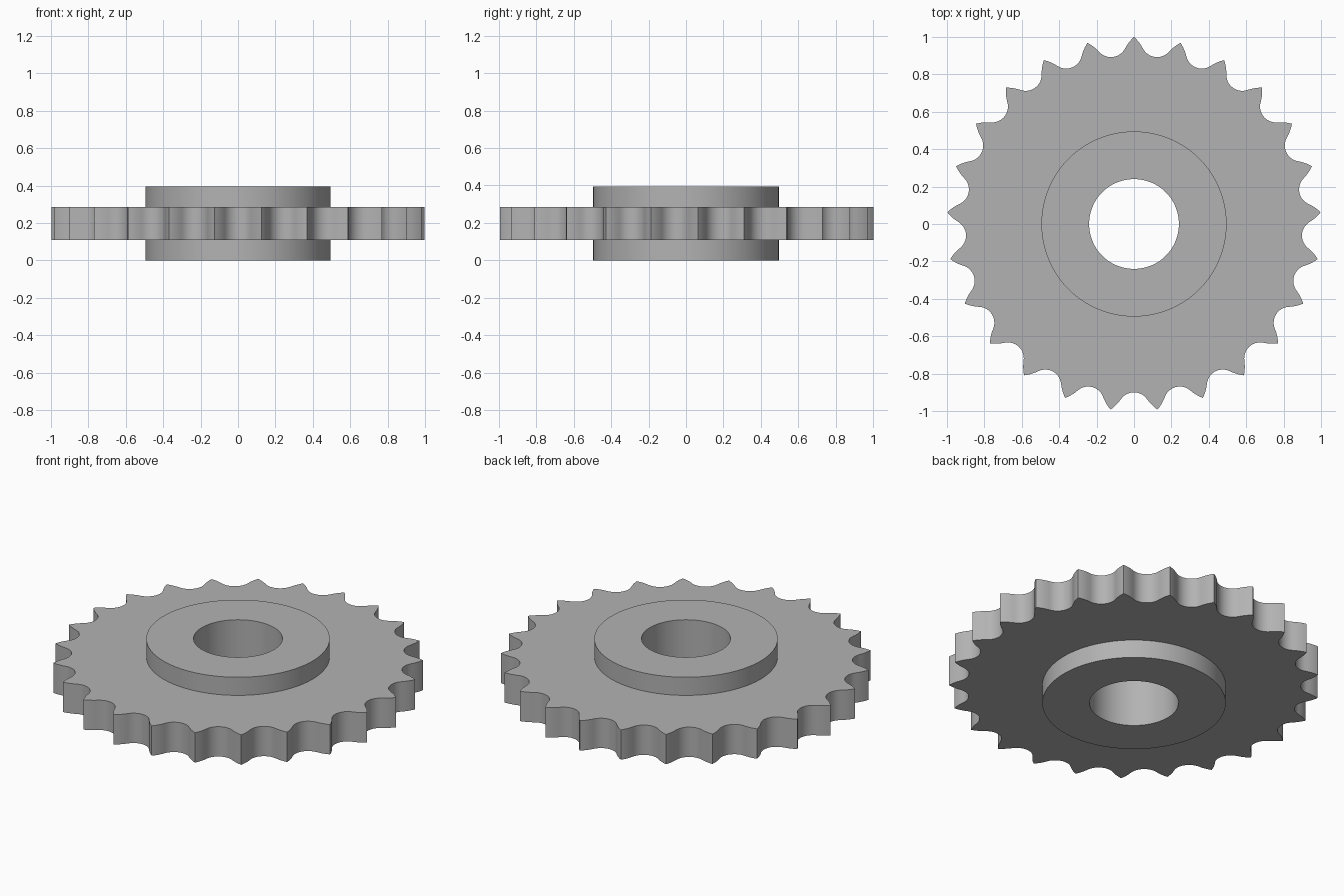
import bpy, bmesh
from math import sin, cos, pi, radians, atan2, hypot

TEETH = 25
TIP_R, ROOT_R, SEAT_R = 1.0, 0.9, 0.085
HUB_R, BORE_R, HEIGHT = 0.495, 0.24, 0.394
PLATE_LOW, PLATE_HIGH = 0.108, 0.286

if "Cube" in bpy.data.objects:
    bpy.data.objects.remove(bpy.data.objects["Cube"])

steel = bpy.data.materials.new("grey steel")
steel.use_nodes = True
GREY = (0.45, 0.45, 0.45, 1)
steel.diffuse_color = GREY
steel.node_tree.nodes["Principled BSDF"].inputs["Base Color"].default_value = GREY


def ring_solid(name, loops, closed):
    """Skin a stack of equal-length point loops with quads."""
    bm = bmesh.new()
    rows = [[bm.verts.new(p) for p in loop] for loop in loops]
    pairs = list(zip(rows, rows[1:]))
    if closed:
        pairs.append((rows[-1], rows[0]))
    for a, b in pairs:
        for i in range(len(a)):
            j = (i + 1) % len(a)
            bm.faces.new((a[i], a[j], b[j], b[i]))
    bmesh.ops.recalc_face_normals(bm, faces=bm.faces)
    mesh = bpy.data.meshes.new(name)
    bm.to_mesh(mesh)
    bm.free()
    mesh.materials.append(steel)
    obj = bpy.data.objects.new(name, mesh)
    bpy.context.collection.objects.link(obj)
    bpy.ops.object.select_all(action='DESELECT')
    obj.select_set(True)
    bpy.context.view_layer.objects.active = obj
    bpy.ops.object.shade_smooth_by_angle(angle=radians(30))
    return obj


def half_gap():
    """Half of one tooth gap as (sideways, outward): roller seat, then rounded flank."""
    seat_end = radians(55)
    pts = [(SEAT_R * sin(seat_end * i / 7),
            ROOT_R + SEAT_R * (1 - cos(seat_end * i / 7))) for i in range(8)]
    x0, y0 = pts[-1]
    x1, y1 = TIP_R * sin(pi / TEETH), TIP_R * cos(pi / TEETH)
    chord, slope = hypot(x1 - x0, y1 - y0), atan2(y1 - y0, x1 - x0)
    bend = seat_end - slope
    for i in range(1, 6):
        t = i / 5
        bulge = chord * bend * t * (1 - t)
        pts.append((x0 + (x1 - x0) * t - bulge * sin(slope),
                    y0 + (y1 - y0) * t + bulge * cos(slope)))
    return pts


# Toothed plate: one tip points straight along +y
half = half_gap()
gap = [(-x, y) for x, y in reversed(half)] + half[1:-1]
outline = []
for k in range(TEETH):
    turn = 2 * pi * (k + 0.5) / TEETH
    for x, y in gap:
        outline.append((x * cos(turn) + y * sin(turn), y * cos(turn) - x * sin(turn)))
inner = [(HUB_R * 0.98 * x / hypot(x, y), HUB_R * 0.98 * y / hypot(x, y)) for x, y in outline]
ring_solid("toothed_plate", [
    [(x, y, z) for x, y in pts]
    for pts, z in ((inner, PLATE_LOW), (outline, PLATE_LOW),
                   (outline, PLATE_HIGH), (inner, PLATE_HIGH))], False)

# Hub: thick collar with a round bore
SEG = 128
ring_solid("hub", [
    [(r * cos(2 * pi * i / SEG), r * sin(2 * pi * i / SEG), z) for i in range(SEG)]
    for r, z in ((BORE_R, 0), (HUB_R, 0), (HUB_R, HEIGHT), (BORE_R, HEIGHT))], True)
